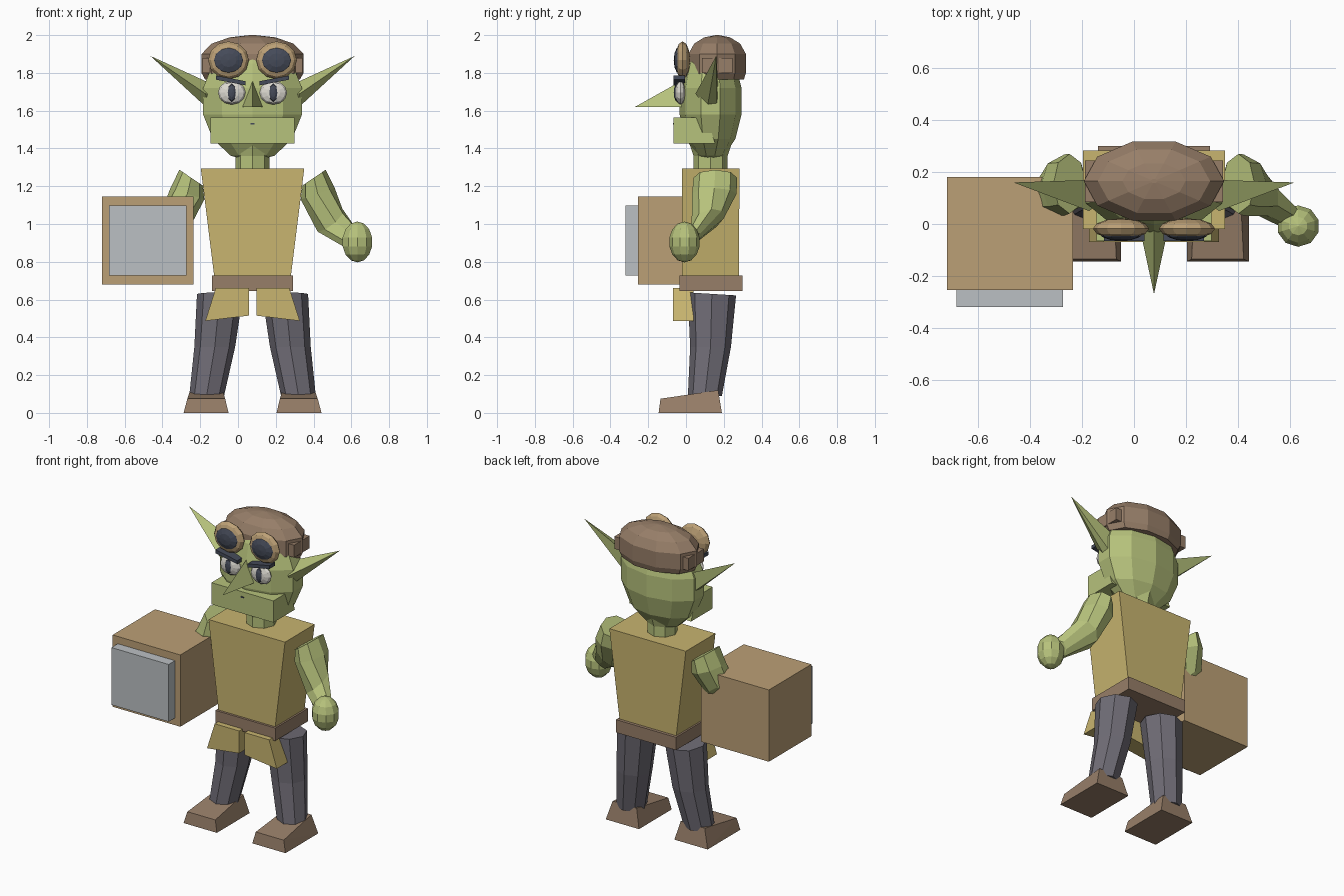
import bpy, bmesh, math
from mathutils import Vector, Matrix

if "Cube" in bpy.data.objects:
    bpy.data.objects.remove(bpy.data.objects["Cube"])

CX = 0.077  # x of the figure's mirror plane


def mat(name, *rgb):
    m = bpy.data.materials.new(name)
    m.diffuse_color = (*rgb, 1)
    m.use_nodes = True
    m.node_tree.nodes["Principled BSDF"].inputs["Base Color"].default_value = m.diffuse_color
    return m


SKIN = mat("skin", .47, .54, .2)
CLOTH = mat("cloth", .58, .46, .16)
LEATHER = mat("leather", .31, .21, .14)
WOOD = mat("wood", .5, .35, .18)
METAL = mat("metal", .5, .53, .55)
TROUSER = mat("trouser", .16, .15, .18)
WHITE = mat("eye_white", .72, .7, .64)
DARK = mat("dark", .06, .07, .1)


def finish(name, bm, material, mirror=False, x=CX):
    bmesh.ops.recalc_face_normals(bm, faces=bm.faces)
    me = bpy.data.meshes.new(name)
    bm.to_mesh(me)
    bm.free()
    me.materials.append(material)
    ob = bpy.data.objects.new(name, me)
    ob.location.x = x
    bpy.context.collection.objects.link(ob)
    if mirror:
        ob.modifiers.new("Mirror", 'MIRROR').use_mirror_merge = False
    return ob


def hull(name, pts, material, mirror=False, x=CX):
    bm = bmesh.new()
    for p in pts:
        bm.verts.new(p)
    bmesh.ops.convex_hull(bm, input=bm.verts)
    bmesh.ops.dissolve_limit(bm, angle_limit=.02, verts=bm.verts, edges=bm.edges)
    return finish(name, bm, material, mirror, x)


def rect(x0, x1, y0, y1, z):
    return [(x, y, z) for x in (x0, x1) for y in (y0, y1)]


def block(name, x0, x1, y0, y1, z0, z1, material, mirror=False, x=CX):
    return hull(name, rect(x0, x1, y0, y1, z0) + rect(x0, x1, y0, y1, z1), material, mirror, x)


def loft(name, sections, n, material, mirror=False):
    """Sections are (centre, half-axis u, half-axis v)."""
    bm = bmesh.new()
    rings = []
    for c, u, v in sections:
        c, u, v = Vector(c), Vector(u), Vector(v)
        rings.append([bm.verts.new(c + u * math.cos(2 * math.pi * i / n)
                                   + v * math.sin(2 * math.pi * i / n)) for i in range(n)])
    for a, b in zip(rings, rings[1:]):
        for i in range(n):
            j = (i + 1) % n
            bm.faces.new((a[i], a[j], b[j], b[i]))
    bm.faces.new(rings[0])
    bm.faces.new(rings[-1])
    return finish(name, bm, material, mirror)


def ball(name, c, r, material, seg=10, rings=7, mirror=False, face_y=False):
    bm = bmesh.new()
    bmesh.ops.create_uvsphere(bm, u_segments=seg, v_segments=rings, radius=1)
    if face_y:
        bmesh.ops.rotate(bm, verts=bm.verts, matrix=Matrix.Rotation(math.pi / 2, 3, 'X'))
    bmesh.ops.scale(bm, verts=bm.verts, vec=r)
    bmesh.ops.translate(bm, verts=bm.verts, vec=c)
    return finish(name, bm, material, mirror)


# Head, jaw, neck
ball("head", (0, .13, 1.65), (.282, .168, .32), SKIN)
hull("jaw", rect(-.222, .222, -.065, .155, 1.425) + rect(-.222, .222, -.065, .11, 1.565), SKIN)
block("mouth", -.01, .01, -.07, -.06, 1.527, 1.534, DARK)
loft("neck", [((0, .13, z), (r, 0, 0), (0, r, 0)) for z, r in ((1.25, .09), (1.36, .09), (1.45, .12))],
     8, SKIN)

# Nose and ears
hull("nose", [(0, -.02, 1.76), (-.055, -.015, 1.62), (.055, -.015, 1.62), (0, -.27, 1.62),
              (0, .03, 1.63)], SKIN)
hull("ear", [(.541, .16, 1.89), (.235, .17, 1.75), (.25, .05, 1.69), (.225, .11, 1.6),
             (.25, .165, 1.63), (.15, .13, 1.68)], SKIN, mirror=True)

# Eyes and brows
ball("eye", (.11, -.03, 1.695), (.073, .028, .063), WHITE, 12, 6, True, True)
ball("pupil", (.11, -.045, 1.695), (.026, .02, .05), DARK, 8, 6, True, True)
hull("brow", [(x, y, z + d) for x, z in ((.037, 1.745), (.193, 1.775))
              for y in (-.065, -.005) for d in (-.011, .011)], DARK, mirror=True)

# Cap with side straps and goggles
loft("cap", [((0, .165, z), (.27 * s, 0, 0), (0, .16 * s, 0)) for z, s in
             ((1.765, .93), (1.80, 1), (1.90, 1), (1.955, .8), (1.988, .45), (2.0, .05))], 10, LEATHER)
block("cap_strap", .2, .265, .085, .245, 1.8, 1.88, LEATHER, mirror=True)
ball("goggle_rim", (.127, -.018, 1.867), (.108, .04, .1), WOOD, 12, 6, True, True)
ball("goggle_lens", (.127, -.035, 1.867), (.084, .03, .073), DARK, 12, 6, True, True)

# Torso, belt, front flaps
hull("tunic", rect(-.2, .2, -.02, .28, .7) + rect(-.274, .274, -.02, .283, 1.295), CLOTH)
block("belt", -.215, .215, -.035, .3, .645, .728, LEATHER)
hull("tunic_flap", [(x, y, z) for x, z in ((.02, .66), (.195, .66), (.02, .515), (.25, .487))
                    for y in (-.07, .04)], CLOTH, mirror=True)

# Legs and boots
loft("leg", [((.172, .137, .63), (.122, 0, 0), (0, .128, -.008)),
             ((.2, .13, .35), (.108, 0, 0), (0, .108, 0)),
             ((.243, .1, .09), (.092, 0, 0), (0, .09, 0))], 8, TROUSER, mirror=True)
hull("boot", rect(.127, .365, -.145, .19, 0) + rect(.145, .345, -.135, -.135, .075)
     + rect(.158, .33, .17, .17, .12), LEATHER, mirror=True)

# Arms and hands
loft("arm", [((.325, .155, 1.245), (.062, 0, .042), (0, .115, 0)),
             ((.345, .15, 1.16), (.09, 0, .03), (0, .118, 0)),
             ((.41, .115, 1.02), (.066, .02, .06), (-.03, .085, .01)),
             ((.53, .02, .915), (.03, .03, .045), (-.035, .045, 0))], 8, SKIN, mirror=True)
ball("hand", (.555, -.008, .905), (.084, .082, .108), SKIN, 10, 7, True)

# Carried crate with a front plate
block("crate", -.72, -.235, -.255, .18, .68, 1.145, WOOD, x=0)
block("crate_plate", -.683, -.273, -.32, -.25, .727, 1.098, METAL, x=0)
